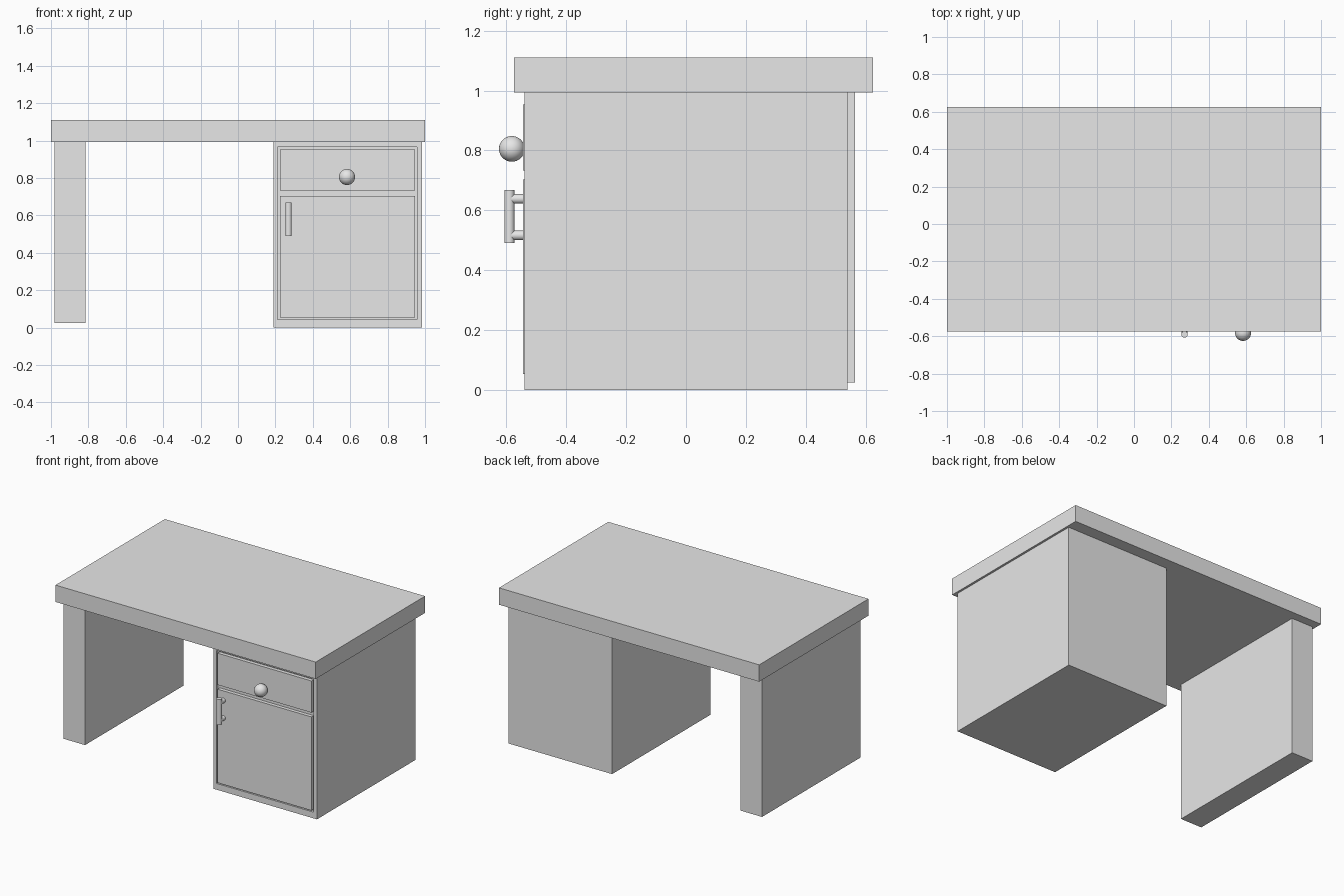
import bpy
import bmesh
from mathutils import Matrix, Vector

if "Cube" in bpy.data.objects:
    bpy.data.objects.remove(bpy.data.objects["Cube"], do_unlink=True)

grey = bpy.data.materials.new("plain grey")
grey.use_nodes = True
colour = (0.8, 0.8, 0.8, 1)
grey.diffuse_color = colour
grey.node_tree.nodes["Principled BSDF"].inputs["Base Color"].default_value = colour


def finish(name, bm, smooth=False):
    mesh = bpy.data.meshes.new(name)
    bm.normal_update()
    bm.to_mesh(mesh)
    bm.free()
    mesh.materials.append(grey)
    obj = bpy.data.objects.new(name, mesh)
    bpy.context.collection.objects.link(obj)
    if smooth:
        bpy.ops.object.select_all(action="DESELECT")
        obj.select_set(True)
        bpy.context.view_layer.objects.active = obj
        bpy.ops.object.shade_smooth_by_angle()
    return obj


def box_mesh(low, high):
    low, high = Vector(low), Vector(high)
    bm = bmesh.new()
    scale = Matrix.Diagonal((*(high - low), 1))
    bmesh.ops.create_cube(bm, size=1, matrix=Matrix.Translation((low + high) / 2) @ scale)
    return bm


def rod(name, start, end, radius):
    start, end = Vector(start), Vector(end)
    axis = end - start
    turn = axis.to_track_quat("Z", "Y").to_matrix().to_4x4()
    bm = bmesh.new()
    bmesh.ops.create_cone(bm, cap_ends=True, segments=32, radius1=radius, radius2=radius,
                          depth=axis.length, matrix=Matrix.Translation((start + end) / 2) @ turn)
    return finish(name, bm, smooth=True)


# Desk top and side support
finish("desk_top", box_mesh((-1, -0.575, 0.993), (1, 0.625, 1.11)))
finish("right_side_panel", box_mesh((-0.98, -0.515, 0.025), (-0.815, 0.565, 0.993)))

# Cabinet with a shallow recess cut in its front
bm = box_mesh((0.19, -0.54, 0), (0.985, 0.54, 0.993))
bm.normal_update()
front = min(bm.faces, key=lambda f: f.calc_center_median().y)
bmesh.ops.inset_region(bm, faces=[front], thickness=0.024)
for v in front.verts:
    v.co.z = 0.967 if v.co.z > 0.5 else 0.043
    v.co.x = 0.957 if v.co.x > 0.5 else 0.212
floor = bmesh.ops.extrude_discrete_faces(bm, faces=[front])["faces"][0]
bmesh.ops.translate(bm, vec=(0, 0.02, 0), verts=floor.verts)
finish("cabinet", bm)

# Drawer and door fronts sit in the recess and stand slightly proud
for name, bottom, top in (("drawer_front", 0.733, 0.953), ("cabinet_door", 0.053, 0.703)):
    finish(name, box_mesh((0.224, -0.545, bottom), (0.946, -0.52, top)))

# Drawer knob
bm = bmesh.new()
bmesh.ops.create_uvsphere(bm, u_segments=32, v_segments=16, radius=0.043,
                          matrix=Matrix.Translation((0.583, -0.582, 0.805)))
finish("drawer_knob", bm, smooth=True)

# Door handle: upright grip on two posts
rod("handle_grip", (0.27, -0.59, 0.49), (0.27, -0.59, 0.668), 0.017)
for name, z in (("handle_upper_post", 0.638), ("handle_lower_post", 0.516)):
    rod(name, (0.27, -0.59, z), (0.27, -0.54, z), 0.016)
